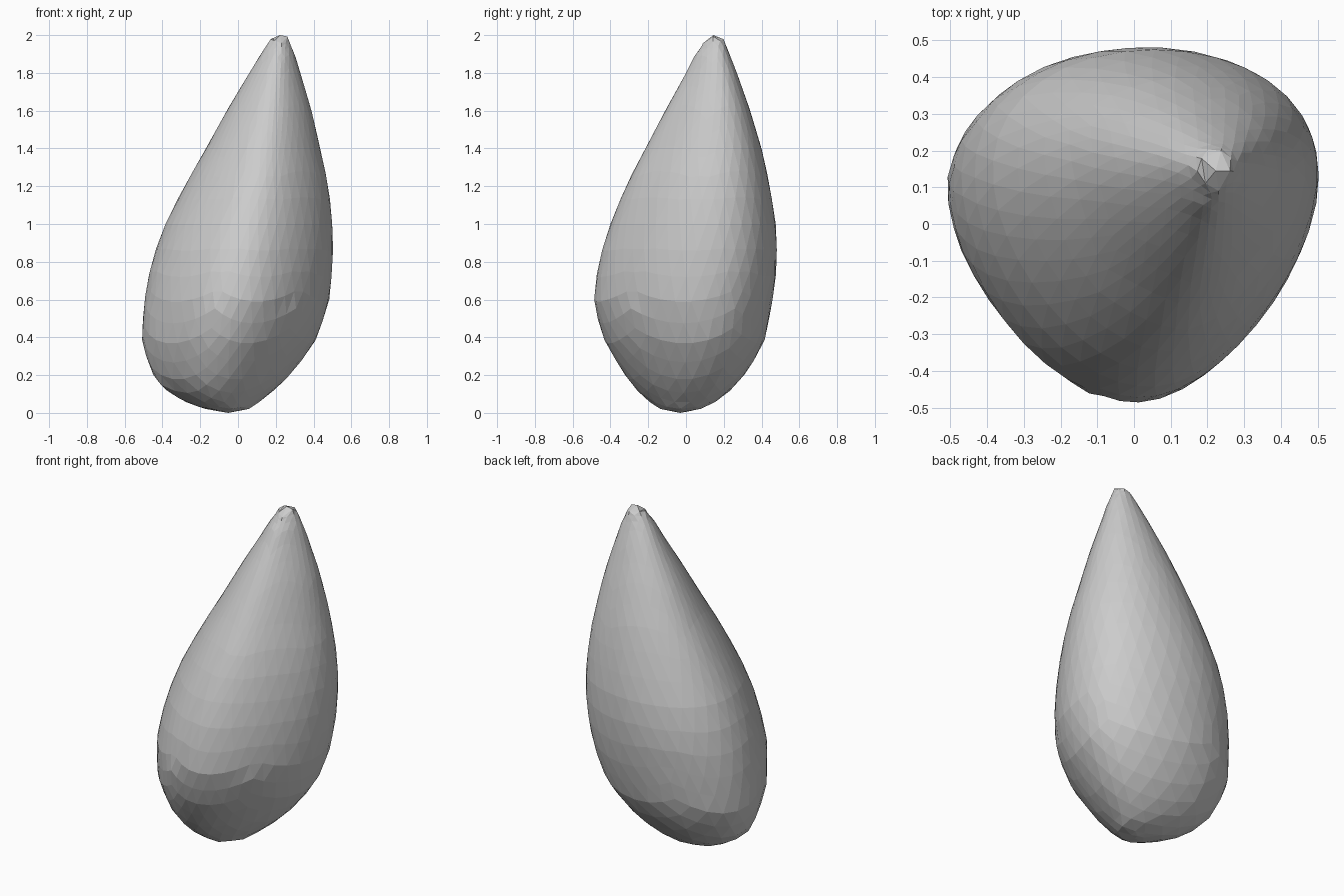
import bpy, bmesh, math

cube = bpy.data.objects.get("Cube")
if cube:
    bpy.data.objects.remove(cube, do_unlink=True)

# Leaning drop profile: height, left edge, right edge, front edge, back edge
PROFILE = [
    (0.00, -0.05, -0.05, -0.03, -0.03),
    (0.02, -0.18, 0.06, -0.14, 0.08),
    (0.07, -0.31, 0.13, -0.21, 0.18),
    (0.15, -0.42, 0.23, -0.29, 0.27),
    (0.24, -0.47, 0.31, -0.35, 0.34),
    (0.38, -0.51, 0.41, -0.43, 0.415),
    (0.57, -0.50, 0.48, -0.49, 0.455),
    (0.80, -0.46, 0.505, -0.465, 0.485),
    (1.00, -0.385, 0.50, -0.40, 0.475),
    (1.20, -0.285, 0.48, -0.32, 0.445),
    (1.40, -0.17, 0.435, -0.215, 0.40),
    (1.60, -0.06, 0.39, -0.11, 0.34),
    (1.80, 0.06, 0.33, 0.00, 0.27),
    (1.90, 0.12, 0.30, 0.05, 0.23),
    (2.00, 0.185, 0.26, 0.09, 0.20),
]
BULGE = 0.27  # makes each section broad at the back and narrow at the front


def edges_at(z):
    for low, high in zip(PROFILE, PROFILE[1:]):
        if z <= high[0]:
            t = (z - low[0]) / (high[0] - low[0])
            return [a + (b - a) * t for a, b in zip(low[1:], high[1:])]
    return PROFILE[-1][1:]


def shape_vertex(co):
    z = min(max(1 + co.z, 0), 2)
    left, right, front, back = edges_at(z)
    flat = math.hypot(co.x, co.y)
    c, s = (co.x / flat, co.y / flat) if flat > 0.001 else (0, 0)
    x = (left + right) / 2 + (right - left) / 2 * c * (1 + BULGE * s) / 1.034
    y = (front + back) / 2 + (back - front) / 2 * s
    # slant the blunt tip down towards the front
    slant = max(0, (z - 1.9) / 0.1)
    z -= slant * (max(0, 0.145 - y) * 0.7 + max(0, y - 0.145) * 0.3)
    co.x, co.y, co.z = x, y, z


# Faceted body
bm = bmesh.new()
bmesh.ops.create_icosphere(bm, subdivisions=4, radius=1)
for v in bm.verts:
    shape_vertex(v.co)
bmesh.ops.recalc_face_normals(bm, faces=bm.faces)
mesh = bpy.data.meshes.new("drop_body")
bm.to_mesh(mesh)
bm.free()
body = bpy.data.objects.new("drop_body", mesh)
bpy.context.collection.objects.link(body)

# Plain grey
grey = bpy.data.materials.new("light_grey")
grey.use_nodes = True
colour = (0.6, 0.6, 0.6, 1)
grey.diffuse_color = colour
grey.node_tree.nodes["Principled BSDF"].inputs["Base Color"].default_value = colour
mesh.materials.append(grey)
